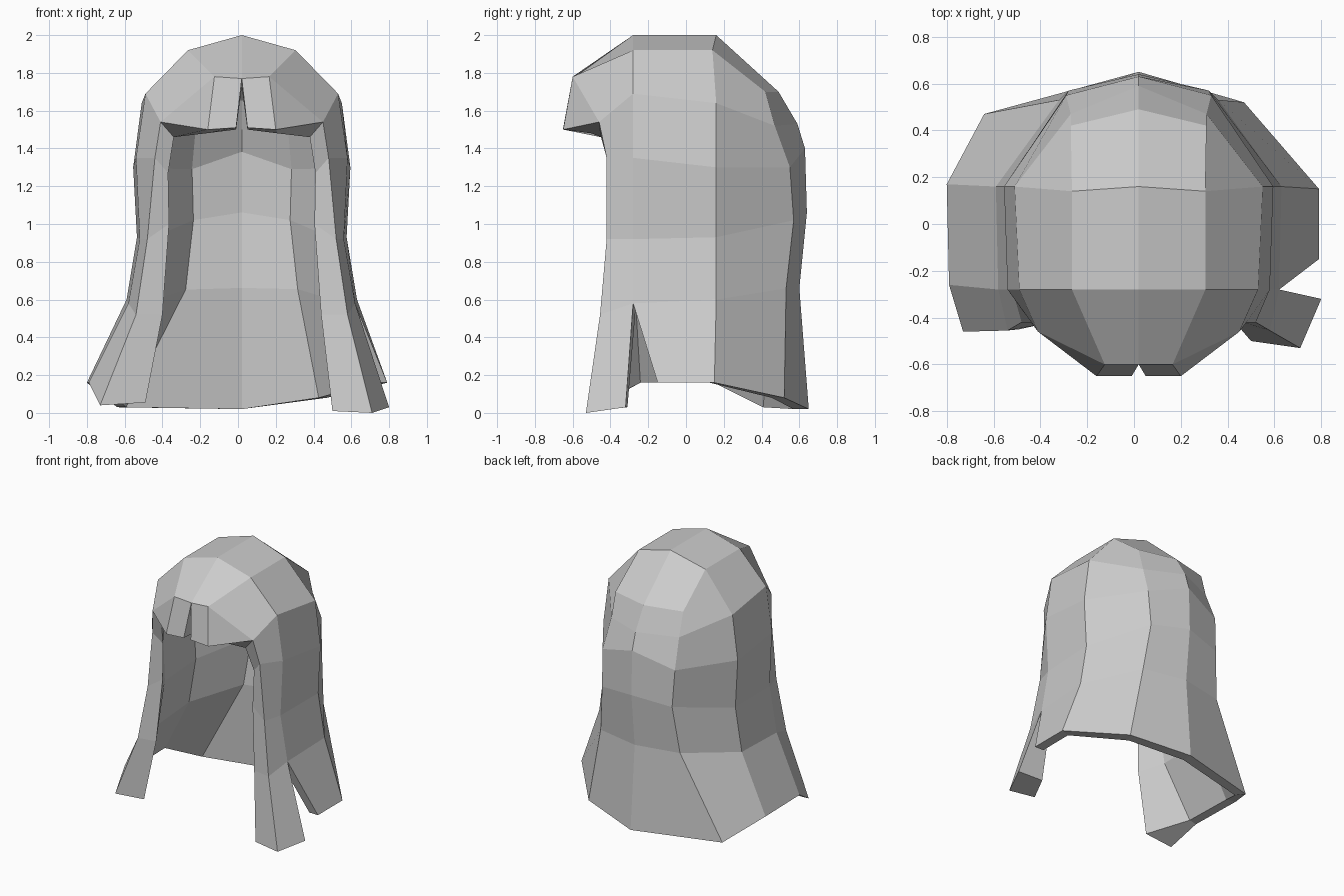
import bpy, bmesh
from mathutils import Vector

if "Cube" in bpy.data.objects:
    bpy.data.objects.remove(bpy.data.objects["Cube"])

CX = 0.02          # hair parting sits slightly off centre
THICK = 0.08

# Outer half shell: name -> (half width, y, z); columns run from parting to crown to hem
centre = {
    "c_front": (-0.28, 2.00), "c_top": (0.16, 2.00), "c0": (0.49, 1.70),
    "c1": (0.59, 1.53), "c2": (0.63, 1.40), "c3": (0.64, 1.06),
    "c4": (0.60, 0.66), "c5": (0.65, 0.02), "c_part": (-0.60, 1.77),
}
half = {
    # crown
    "b_front": (0.285, -0.28, 1.92), "b_top": (0.285, 0.14, 1.92), "b0": (0.29, 0.42, 1.70),
    # back column
    "b1": (0.29, 0.47, 1.52), "b2": (0.31, 0.55, 1.30), "b3": (0.30, 0.57, 1.02),
    "b4": (0.34, 0.53, 0.66),
    # side columns
    "s1": (0.53, 0.16, 1.64), "s2": (0.575, 0.16, 1.30), "s3": (0.555, 0.16, 0.93),
    "s4": (0.61, 0.16, 0.60),
    "f1": (0.51, -0.28, 1.69), "f2": (0.56, -0.28, 1.35), "f3": (0.54, -0.28, 0.92),
    "f4": (0.60, -0.28, 0.58),
    # front lock edge
    "e1": (0.43, -0.46, 1.54), "e2": (0.46, -0.42, 1.35), "e3": (0.50, -0.42, 0.92),
    "e4": (0.56, -0.455, 0.52),
    # fringe
    "t": (0.145, -0.60, 1.78), "fr": (0.18, -0.65, 1.50), "n": (0.03, -0.65, 1.51),
}
# Uneven hem, given in real coordinates
hem = {
    "b5L": (-0.64, 0.47, 0.03), "s5L": (-0.80, 0.17, 0.16),
    "f5L": (-0.79, -0.26, 0.16), "e5L": (-0.73, -0.46, 0.04),
    "b5R": (0.47, 0.52, 0.08), "s5R": (0.79, 0.15, 0.16),
    "f5R": (0.79, -0.15, 0.16), "lock5R": (0.80, -0.32, 0.03), "e5R": (0.71, -0.53, 0.0),
}
# Inner positions where the hair is thicker: front locks and fringe
inner_half = {
    "e1": (0.36, -0.45, 1.46), "e2": (0.39, -0.39, 1.27), "e3": (0.385, -0.40, 1.00),
    "e4": (0.42, -0.43, 0.52), "fr": (0.19, -0.50, 1.48), "n": (0.03, -0.50, 1.50),
}
inner_hem = {"e5L": (-0.49, -0.45, 0.055), "e5R": (0.50, -0.50, 0.01),
             "lock5R": (0.59, -0.31, 0.03)}


def both_sides(table):
    return {k + tag: (CX + s * h, y, z) for k, (h, y, z) in table.items()
            for tag, s in (("L", -1), ("R", 1))}


outer = {k: (CX, y, z) for k, (y, z) in centre.items()}
outer.update(both_sides(half))
outer.update(hem)
inner = both_sides(inner_half)
inner.update(inner_hem)

# Faces of one half
patches = [
    ("c_front", "c_top", "b_top", "b_front"), ("c_top", "c0", "b0", "b_top"),
    ("c0", "c1", "b1", "b0"), ("b_front", "b_top", "s1", "f1"),
    ("b_top", "b0", "b1", "s1"), ("c_part", "c_front", "b_front", "t"),
    ("t", "b_front", "f1", "e1"), ("t", "e1", "fr"), ("c_part", "t", "fr", "n"),
]
for i in range(1, 5):
    for a, b in ("cb", "bs", "sf", "fe"):
        patches.append((f"{a}{i}", f"{a}{i+1}", f"{b}{i+1}", f"{b}{i}"))

bm = bmesh.new()
verts = {k: bm.verts.new(co) for k, co in outer.items()}
for tag in "LR":
    for patch in patches:
        names = [k if k in centre else k + tag for k in patch]
        # the right front lock hangs free of the side hair
        if tag == "R" and "e5" in patch:
            names = ["lock5R" if k == "f5R" else k for k in names]
        if tag == "L":
            names.reverse()
        bm.faces.new([verts[k] for k in names])
bmesh.ops.recalc_face_normals(bm, faces=bm.faces)
top = max(bm.faces, key=lambda f: f.calc_center_median().z)
top.normal_update()
if top.normal.z < 0:
    bmesh.ops.reverse_faces(bm, faces=bm.faces)
bm.normal_update()

# Inner lining and rim
lining = {}
for k, v in verts.items():
    if k in inner:
        co = Vector(inner[k])
    else:
        co = v.co - v.normal * THICK
        if "5" in k:
            co.z = v.co.z
    lining[v] = co
lining = {v: bm.verts.new(co) for v, co in lining.items()}
rim = [e for e in bm.edges if e.is_boundary]
for f in list(bm.faces):
    bm.faces.new([lining[v] for v in reversed(f.verts)])
for e in rim:
    a, b = e.link_loops[0].vert, e.link_loops[0].link_loop_next.vert
    bm.faces.new((b, a, lining[a], lining[b]))

mesh = bpy.data.meshes.new("long_hair")
bm.to_mesh(mesh)
bm.free()
hair = bpy.data.objects.new("long_hair", mesh)
bpy.context.collection.objects.link(hair)

grey = bpy.data.materials.new("light_grey")
grey.diffuse_color = (0.6, 0.6, 0.6, 1)
grey.use_nodes = True
grey.node_tree.nodes["Principled BSDF"].inputs["Base Color"].default_value = grey.diffuse_color
mesh.materials.append(grey)
